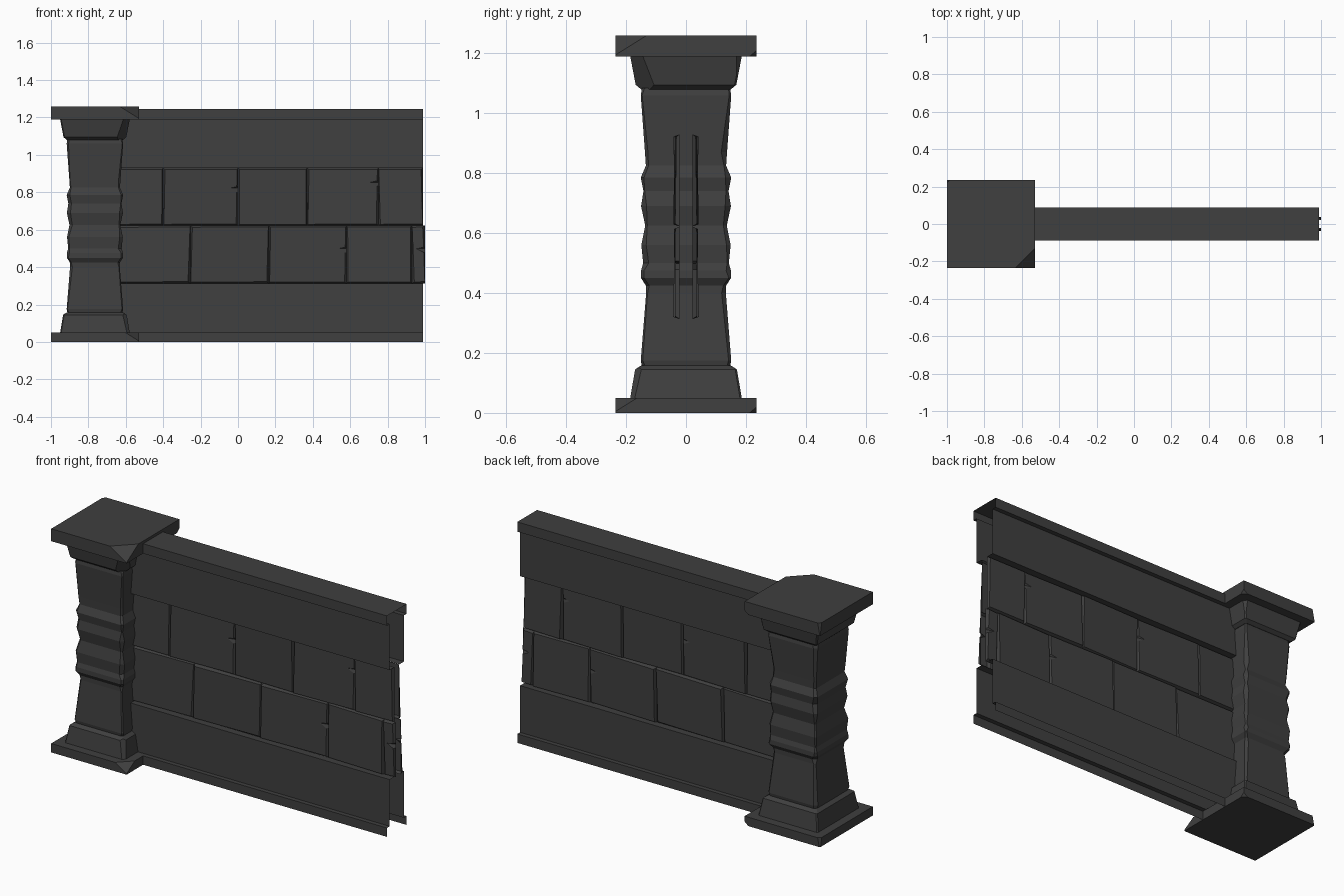
import bpy, bmesh, random
from mathutils import Vector

if "Cube" in bpy.data.objects:
    bpy.data.objects.remove(bpy.data.objects["Cube"])

random.seed(4)
CX = -0.765  # pillar centre
stone = bpy.data.materials.new("dark_stone")
stone.diffuse_color = (0.05, 0.05, 0.05, 1)
stone.use_nodes = True
stone.node_tree.nodes["Principled BSDF"].inputs["Base Color"].default_value = stone.diffuse_color


def finish(name, bm):
    mesh = bpy.data.meshes.new(name)
    bm.to_mesh(mesh)
    bm.free()
    mesh.materials.append(stone)
    ob = bpy.data.objects.new(name, mesh)
    bpy.context.collection.objects.link(ob)
    return ob


def loft(profile, chamfer=0.0, wobble=0.0):
    """Stack square (or corner-cut) sections given as (half width, z)."""
    bm = bmesh.new()
    rings = []
    for h, z in profile:
        ring = []
        for sx, sy in ((1, -1), (1, 1), (-1, 1), (-1, -1)):
            c = max(0.002, chamfer + random.uniform(-wobble, wobble))
            if chamfer == 0:
                pts = [(sx * h, sy * h)]
            else:
                pts = [(sx * (h - c), sy * h), (sx * h, sy * (h - c))]
                if sx * sy > 0:
                    pts.reverse()
            ring += [bm.verts.new((CX + x, y, z)) for x, y in pts]
        rings.append(ring)
    for a, b in zip(rings, rings[1:]):
        for i in range(len(a)):
            j = (i + 1) % len(a)
            bm.faces.new((a[i], a[j], b[j], b[i]))
    bm.faces.new(rings[0][::-1])
    bm.faces.new(rings[-1])
    return bm


def chip(bm, point, normal):
    """Break a corner off with a flat cut."""
    bmesh.ops.bisect_plane(bm, geom=bm.verts[:] + bm.edges[:] + bm.faces[:],
                           plane_co=(CX + point[0], point[1], point[2]),
                           plane_no=Vector(normal).normalized(), clear_outer=True)
    bmesh.ops.holes_fill(bm, edges=[e for e in bm.edges if e.is_boundary])
    bmesh.ops.recalc_face_normals(bm, faces=bm.faces[:])


# Plinth and cap slabs with broken corners
for name, z0, z1 in (("pillar_base", 0, 0.05), ("pillar_cap", 1.19, 1.26)):
    bm = loft([(0.235, z0), (0.235, z1)])
    chip(bm, (0.235, -0.235, z0 + 0.005), (1, -1, 1.6))
    chip(bm, (-0.22, 0.235, z1), (-1, 1, 0.2))
    chip(bm, (0.235, 0.212, z0), (1, 1, -1.2))
    finish(name, bm)

# Flared collars above and below the shaft
bm = loft([(0.186, 0.05), (0.17, 0.145), (0.15, 0.158)], 0.006)
chip(bm, (0.178, -0.155, 0.11), (1, -1, 0.4))
finish("lower_collar", bm)
bm = loft([(0.15, 1.08), (0.168, 1.095), (0.186, 1.19)], 0.006)
chip(bm, (0.18, -0.12, 1.14), (1, -0.8, -0.5))
chip(bm, (0.18, 0.165, 1.14), (1, 1, -0.2))
finish("upper_collar", bm)

# Waisted shaft with weathered edges
finish("pillar_shaft", loft([
    (0.146, 0.15), (0.151, 0.175), (0.133, 0.40), (0.134, 0.425), (0.15, 0.45),
    (0.15, 0.475), (0.143, 0.50), (0.149, 0.56), (0.136, 0.625), (0.15, 0.69),
    (0.142, 0.74), (0.151, 0.785), (0.134, 0.825), (0.137, 0.87),
    (0.151, 1.06), (0.147, 1.085)], 0.012, 0.008))

# Hollow wall panels, open at the end and underneath
X0, X1 = -0.66, 0.99


def shell(name, prof):
    bm = bmesh.new()
    left = [bm.verts.new((X0, y, z)) for y, z in prof]
    right = [bm.verts.new((X1, y, z)) for y, z in prof]
    for i in range(len(prof) - 1):
        bm.faces.new((left[i], right[i], right[i + 1], left[i + 1]))
    return finish(name, bm)


lower = [(-0.088, 0), (-0.088, 0.05), (-0.063, 0.05), (-0.063, 0.313), (-0.022, 0.313)]
upper = [(-0.022, 0.93), (-0.063, 0.93), (-0.063, 1.19), (-0.088, 1.19), (-0.088, 1.245)]
shell("lower_panel_front", lower)
shell("lower_panel_back", [(-y, z) for y, z in reversed(lower)])
shell("upper_panel_and_coping", upper + [(-y, z) for y, z in reversed(upper)])


# Bricks: tilted faces with sloped edges and a few notches
def brick(bm, x0, x1, z0, z1, side, tilt, slant, notch, ins):
    r = slant
    front = [(x0 + ins + r, z0 + ins), (x1 - ins + r, z0 + ins + abs(r) / 2)]
    back = [(x0, z0), (x1, z0)]
    if notch:
        zm = z0 + notch * (z1 - z0)
        front += [(x1 - ins, zm - 0.02), (x1 - 0.045, zm), (x1 - ins, zm + 0.008)]
        back += [(x1, zm - 0.02), (x1, zm), (x1, zm + 0.008)]
    front += [(x1 - ins - r, z1 - ins), (x0 + ins - r, z1 - ins - abs(r) / 2)]
    back += [(x1, z1), (x0, z1)]
    xm, zm = (x0 + x1) / 2, (z0 + z1) / 2
    f = [bm.verts.new((x, side * (0.036 + tilt[0] * (x - xm) + tilt[1] * (z - zm)), z))
         for x, z in front]
    b = [bm.verts.new((x, side * 0.021, z)) for x, z in back]
    faces = [f] + [[b[i], b[(i + 1) % len(b)], f[(i + 1) % len(f)], f[i]]
                   for i in range(len(f))]
    for vs in faces:
        bm.faces.new(vs if side < 0 else vs[::-1])


rows = [(0.313, 0.622, [-0.66, -0.255, 0.165, 0.58, 0.93, 1.0], [0, 0, 0.6, 0, 0.6]),
        (0.622, 0.93, [-0.66, -0.40, 0.0, 0.37, 0.75, 0.99], [0, 0.65, 0, 0.75, 0])]
front, rear = bmesh.new(), bmesh.new()
for z0, z1, xs, notches in rows:
    for a, b, n in zip(xs, xs[1:], notches):
        tilt = (random.uniform(-0.025, 0.025), random.uniform(-0.025, 0.025))
        slant = random.uniform(-0.006, 0.006)
        for bm, side in ((front, -1), (rear, 1)):
            brick(bm, a, b, z0, z1, side, tilt, slant, n, 0.007)
finish("front_bricks", front)
finish("back_bricks", rear)
